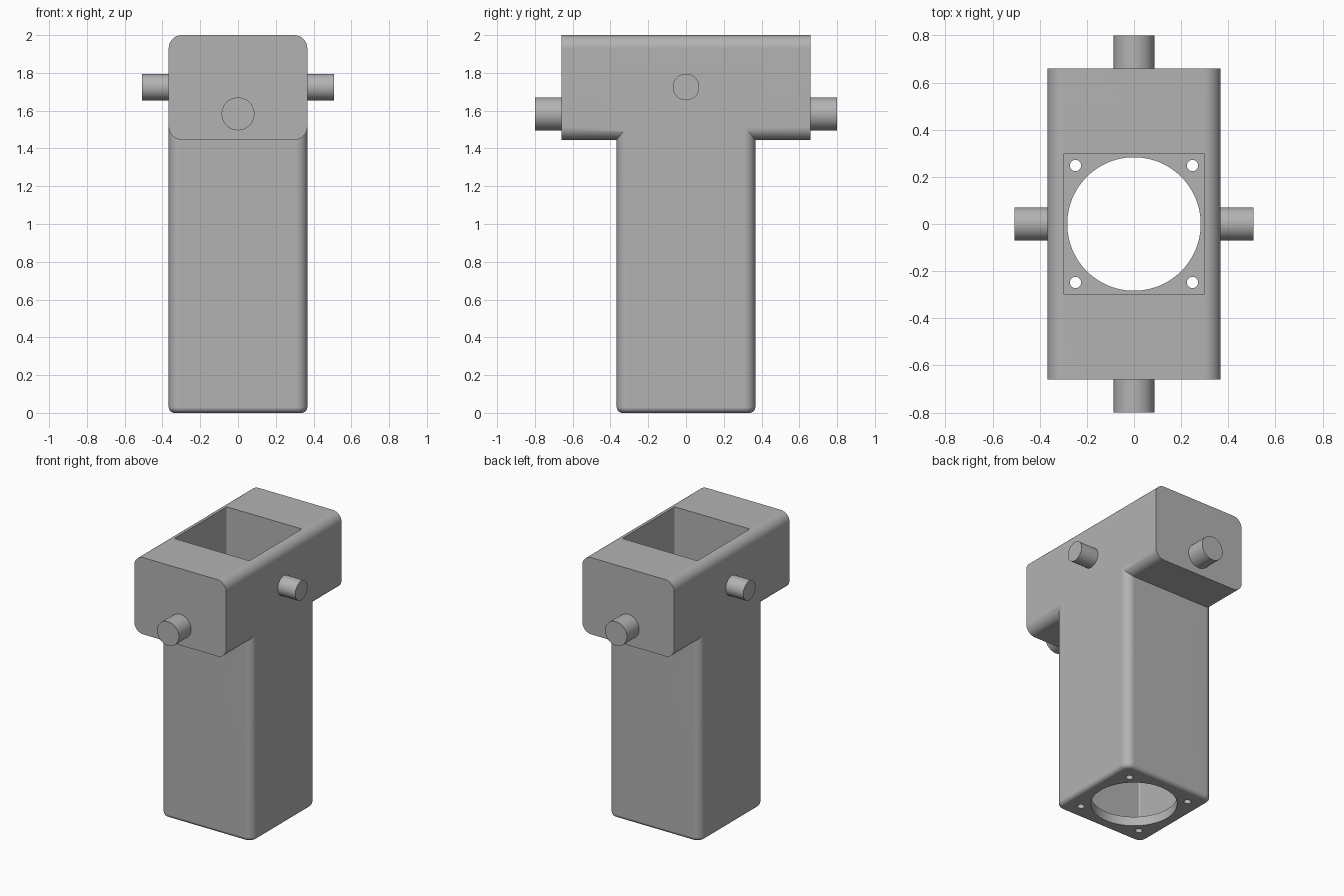
import bpy, bmesh, math
from mathutils import Matrix, Vector

if "Cube" in bpy.data.objects:
    bpy.data.objects.remove(bpy.data.objects["Cube"])

HALF = 0.367      # half width of column and crossbar
WALL = 0.067      # wall and floor thickness
INNER = HALF - WALL

grey = bpy.data.materials.new("plain grey")
grey.use_nodes = True
grey.diffuse_color = (0.45, 0.45, 0.45, 1)
grey.node_tree.nodes["Principled BSDF"].inputs["Base Color"].default_value = grey.diffuse_color


def finish(name, bm):
    bmesh.ops.recalc_face_normals(bm, faces=bm.faces)
    mesh = bpy.data.meshes.new(name)
    bm.to_mesh(mesh)
    bm.free()
    mesh.materials.append(grey)
    obj = bpy.data.objects.new(name, mesh)
    bpy.context.collection.objects.link(obj)
    return obj


def select(obj):
    bpy.ops.object.select_all(action='DESELECT')
    obj.select_set(True)
    bpy.context.view_layer.objects.active = obj


def rounded_box(name, half_x, half_y, z0, z1, axis, radius, foot=0):
    """Box with its edges along one axis rounded, and optionally its foot."""
    bm = bmesh.new()
    bmesh.ops.create_cube(bm, size=2)
    for v in bm.verts:
        v.co = (v.co.x * half_x, v.co.y * half_y, z0 if v.co.z < 0 else z1)
    edges = [e for e in bm.edges
             if abs((e.verts[0].co - e.verts[1].co).normalized()[axis]) > 0.9]
    bmesh.ops.bevel(bm, geom=edges, offset=radius, segments=8, profile=0.5, affect='EDGES')
    if foot:
        edges = [e for e in bm.edges if all(abs(v.co.z - z0) < 1e-5 for v in e.verts)]
        bmesh.ops.bevel(bm, geom=edges, offset=foot, segments=5, profile=0.5, affect='EDGES')
    return finish(name, bm)


def cylinder(name, start, end, radius, sides=64):
    start, end = Vector(start), Vector(end)
    span = end - start
    turn = span.to_track_quat('Z', 'Y').to_matrix().to_4x4()
    bm = bmesh.new()
    bmesh.ops.create_cone(bm, cap_ends=True, segments=sides, radius1=radius, radius2=radius,
                          depth=span.length,
                          matrix=Matrix.Translation((start + end) / 2) @ turn)
    return finish(name, bm)


def combine(target, tool, operation):
    """Join or cut with a tool, then discard the tool."""
    select(target)
    mod = target.modifiers.new(operation.lower(), 'BOOLEAN')
    mod.operation, mod.object, mod.solver = operation, tool, 'EXACT'
    bpy.ops.object.modifier_apply(modifier=mod.name)
    bpy.data.objects.remove(tool)


def smooth(obj):
    select(obj)
    bpy.ops.object.shade_smooth_by_angle(angle=math.radians(30))
    mod = obj.modifiers.new("even shading", 'WEIGHTED_NORMAL')
    mod.keep_sharp = True


# Column and crossbar joined into a T-shaped housing
housing = rounded_box("housing", HALF, HALF, 0, 1.8, 2, 0.06, 0.03)
crossbar = rounded_box("crossbar", HALF, 0.66, 1.445, 2, 1, 0.07)
combine(housing, crossbar, 'UNION')

# Square shaft, open at the top and closed by a floor
combine(housing, rounded_box("shaft", INNER, INNER, WALL, 2.2, 2, 0.01), 'DIFFERENCE')

# Large round opening and four screw holes in the floor
combine(housing, cylinder("opening", (0, 0, -0.2), (0, 0, 0.2), 0.283, 96), 'DIFFERENCE')
for x in (-0.248, 0.248):
    for y in (-0.248, 0.248):
        hole = cylinder("screw_hole", (x, y, -0.2), (x, y, 0.2), 0.024, 32)
        combine(housing, hole, 'DIFFERENCE')
smooth(housing)

# Pegs on all four sides
for label, s in (("left", 1), ("right", -1)):
    smooth(cylinder(label + "_peg", (s * (HALF - 0.01), 0, 1.725), (s * 0.507, 0, 1.725), 0.07))
for label, s in (("back", 1), ("front", -1)):
    smooth(cylinder(label + "_peg", (0, s * 0.65, 1.583), (0, s * 0.8, 1.583), 0.087))
